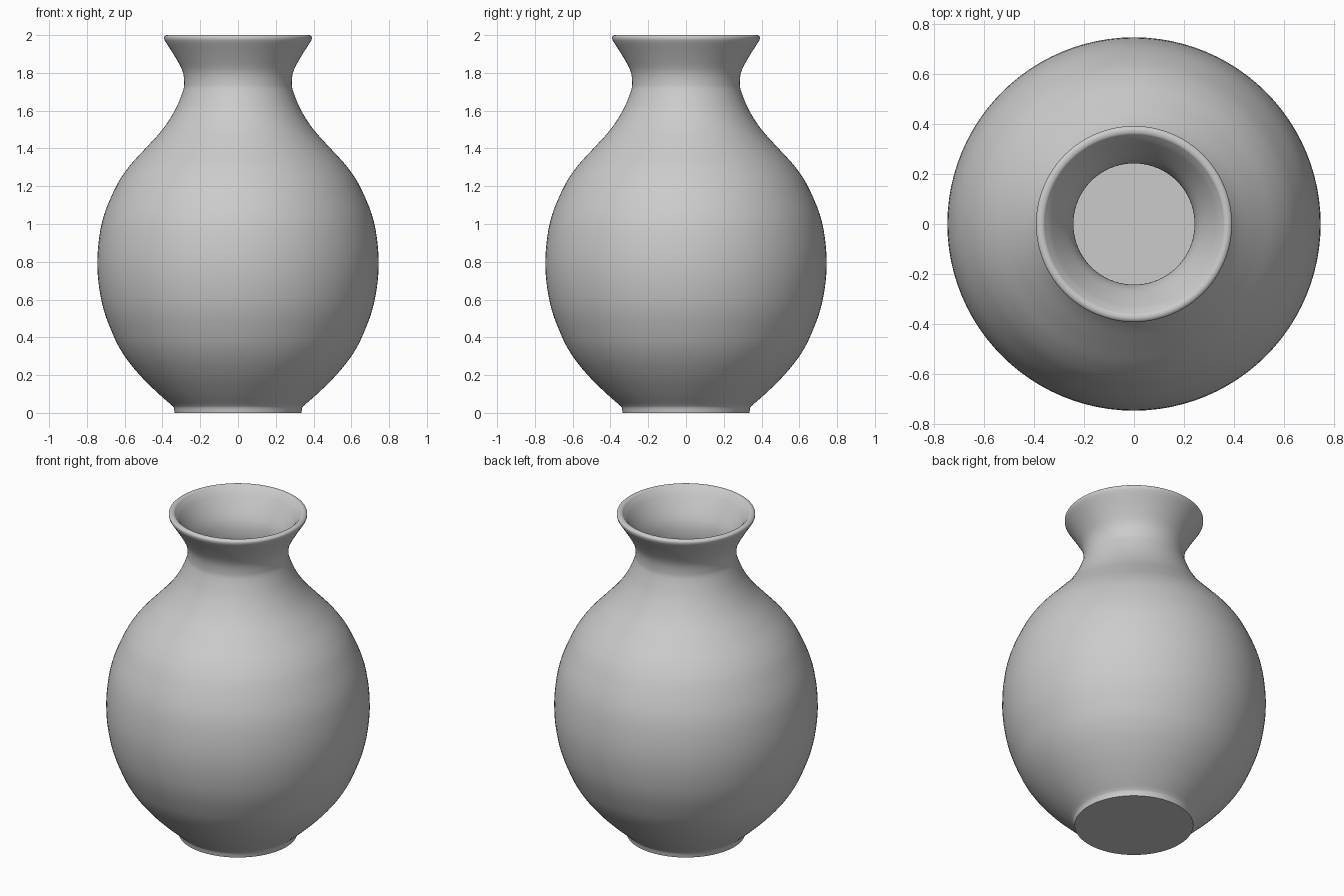
import bpy
import bmesh
from math import tau, cos, sin
from mathutils import Vector

cube = bpy.data.objects.get("Cube")
if cube:
    bpy.data.objects.remove(cube, do_unlink=True)

SIDES = 96
WALL = 0.043

clay = bpy.data.materials.new("grey_clay")
clay.use_nodes = True
grey = (0.6, 0.6, 0.6, 1)
clay.diffuse_color = grey
clay.node_tree.nodes["Principled BSDF"].inputs["Base Color"].default_value = grey


def smooth_path(points, steps=5):
    """Catmull-Rom curve through (radius, height) points."""
    p = [Vector(q) for q in points]
    p = [2 * p[0] - p[1]] + p + [2 * p[-1] - p[-2]]
    path = []
    for a, b, c, d in zip(p, p[1:], p[2:], p[3:]):
        for i in range(steps):
            t = i / steps
            path.append(0.5 * (2 * b + (c - a) * t + (2 * a - 5 * b + 4 * c - d) * t ** 2
                               + (3 * b - a - 3 * c + d) * t ** 3))
    return path + [p[-2]]


def inset(path, depth):
    """Move a path inwards along its normals."""
    last = len(path) - 1
    result = []
    for i, q in enumerate(path):
        d = (path[min(i + 1, last)] - path[max(i - 1, 0)]).normalized()
        result.append(q + Vector((-d.y, d.x)) * depth)
    return result


def lathe(name, profile):
    """Spin a profile that starts and ends on the axis."""
    bm = bmesh.new()
    rings = []
    for r, z in profile:
        if r < 1e-5:
            rings.append([bm.verts.new((0, 0, z))] * SIDES)
        else:
            rings.append([bm.verts.new((r * cos(tau * k / SIDES), r * sin(tau * k / SIDES), z))
                          for k in range(SIDES)])
    for low, high in zip(rings, rings[1:]):
        for k in range(SIDES):
            n = (k + 1) % SIDES
            corners = list(dict.fromkeys((low[k], low[n], high[n], high[k])))
            bm.faces.new(corners)
    bmesh.ops.recalc_face_normals(bm, faces=bm.faces)
    mesh = bpy.data.meshes.new(name)
    bm.to_mesh(mesh)
    bm.free()
    mesh.materials.append(clay)
    obj = bpy.data.objects.new(name, mesh)
    bpy.context.collection.objects.link(obj)
    return obj


# Outer body, from just above the foot to just below the lip
outer = smooth_path([(0.345, 0.035), (0.43, 0.11), (0.52, 0.2), (0.6, 0.3), (0.66, 0.41),
                     (0.72, 0.58), (0.745, 0.79), (0.72, 1.01), (0.65, 1.19), (0.58, 1.3),
                     (0.49, 1.4), (0.4, 1.5), (0.335, 1.6), (0.293, 1.7), (0.285, 1.75),
                     (0.294, 1.81), (0.33, 1.88), (0.387, 1.97)])
foot = [Vector(q) for q in ((0, 0), (0.335, 0), (0.338, 0.015), (0.34, 0.027))]

# Rounded lip and hollow inside with a flat floor
lip = smooth_path([(0.391, 1.98), (0.39, 1.992), (0.378, 2.0), (0.362, 1.998), (0.352, 1.988)], 3)
inner = [q for q in reversed(inset(outer, WALL)) if 0.05 < q.y < 1.98]
floor = [Vector((0.3, 0.045)), Vector((0, 0.045))]

vase = lathe("vase", foot + outer + lip + inner + floor)
bpy.context.view_layer.objects.active = vase
vase.select_set(True)
bpy.ops.object.shade_smooth_by_angle(angle=0.7)
